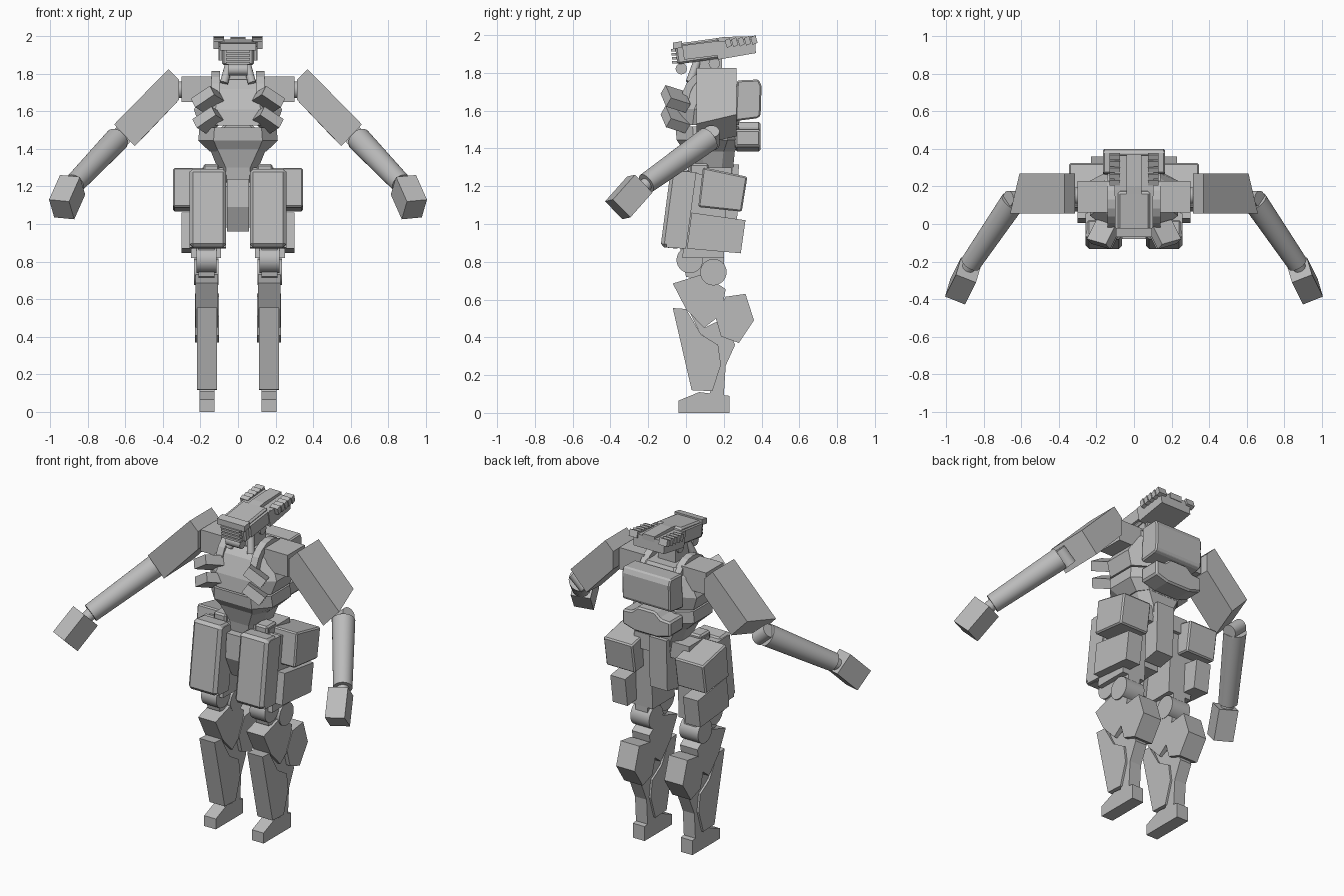
import bpy, bmesh, math
from mathutils import Vector, Matrix

if "Cube" in bpy.data.objects:
    bpy.data.objects.remove(bpy.data.objects["Cube"])

mat = bpy.data.materials.new("light_grey")
mat.diffuse_color = (0.5, 0.5, 0.5, 1)
mat.use_nodes = True
mat.node_tree.nodes["Principled BSDF"].inputs["Base Color"].default_value = mat.diffuse_color


def finish(name, bm, mirror=False, bevel=0, smooth=False):
    bmesh.ops.recalc_face_normals(bm, faces=bm.faces)
    for f in bm.faces:
        f.smooth = smooth and len(f.verts) == 4
    me = bpy.data.meshes.new(name)
    bm.to_mesh(me)
    bm.free()
    me.materials.append(mat)
    ob = bpy.data.objects.new(name, me)
    bpy.context.collection.objects.link(ob)
    if bevel:
        m = ob.modifiers.new("bevel", 'BEVEL')
        m.width, m.segments = bevel, 1
    if mirror:
        ob.modifiers.new("mirror", 'MIRROR').use_mirror_merge = False
    return ob


def skin(bm, rings):
    rs = [[bm.verts.new(p) for p in r] for r in rings]
    n = len(rs[0])
    for a, b in zip(rs, rs[1:]):
        for i in range(n):
            bm.faces.new((a[i], a[(i + 1) % n], b[(i + 1) % n], b[i]))
    bm.faces.new(rs[0])
    bm.faces.new(rs[-1])


def side(name, pts, x0, x1, mirror=True, bevel=0):
    """Side profile (y, z) extruded along x."""
    bm = bmesh.new()
    skin(bm, [[(x, y, z) for y, z in pts] for x in (x0, x1)])
    return finish(name, bm, mirror, bevel)


def front(name, pts, y0, y1, mirror=True, bevel=0):
    """Front profile (x, z) extruded along y."""
    bm = bmesh.new()
    skin(bm, [[(x, y, z) for x, z in pts] for y in (y0, y1)])
    return finish(name, bm, mirror, bevel)


def box(name, x0, x1, y0, y1, z0, z1, mirror=False, bevel=0):
    return side(name, [(y0, z0), (y1, z0), (y1, z1), (y0, z1)], x0, x1, mirror, bevel)


def tilted(name, centre, size, rot, mirror=True, bevel=0):
    bm = bmesh.new()
    bmesh.ops.create_cube(bm, size=1)
    bm.transform(Matrix.Translation(centre) @ rot.to_4x4() @ Matrix.Diagonal((*size, 1)))
    return finish(name, bm, mirror, bevel)


def rod(name, a, b, r0, r1=None, mirror=True, sides=32):
    a, b = Vector(a), Vector(b)
    q = (b - a).to_track_quat('Z', 'Y')
    ang = [2 * math.pi * i / sides for i in range(sides)]
    bm = bmesh.new()
    skin(bm, [[p + q @ Vector((r * math.cos(t), r * math.sin(t), 0)) for t in ang]
              for p, r in ((a, r0), (b, r1 or r0))])
    return finish(name, bm, mirror, smooth=True)


def loft(name, rows):
    """Stacked eight-sided rings: z, half width, front half width, front y, back y."""
    bm = bmesh.new()
    skin(bm, [[(-f, y0, z), (f, y0, z), (w, y0 + .09, z), (w, y1 - .06, z), (f, y1, z),
               (-f, y1, z), (-w, y1 - .06, z), (-w, y0 + .09, z)] for z, w, f, y0, y1 in rows])
    return finish(name, bm)


# feet and lower legs
side("foot", [(-.04, 0), (.23, 0), (.23, .09), (.07, .11), (-.04, .065)], .125, .205)
side("shin_guard", [(-.07, .555), (0, .55), (.08, .415), (.17, .36), (.185, .255),
                    (.14, .115), (.03, .12)], .113, .218)
side("lower_leg", [(.01, .55), (.095, .45), (.2, .5), (.26, .36), (.21, .25), (.2, .09),
                   (.12, .09), (.18, .25), (.165, .36), (.075, .42)], .125, .205)
side("calf_pod", [(.21, .615), (.315, .63), (.36, .49), (.28, .37), (.185, .405),
                  (.155, .51)], .102, .23)
side("knee_block", [(-.07, .685), (.09, .735), (.21, .655), (.185, .52), (.095, .45),
                    (0, .55)], .106, .226)
rod("knee_joint_front", (.115, .02, .81), (.22, .02, .81), .07)
rod("knee_joint_rear", (.104, .145, .745), (.234, .145, .745), .07)
side("knee_link", [(-.03, .87), (.2, .87), (.2, .75), (.13, .7), (0, .72)], .125, .21)

# thighs and hip pods
side("thigh_core", [(.03, 1.27), (.22, 1.25), (.2, .82), (-.02, .82)], .09, .25)
side("thigh_backing", [(-.05, 1.28), (.055, 1.275), (.0, .87), (-.105, .875)], .063, .258)
side("thigh_plate", [(-.08, 1.295), (.03, 1.285), (-.03, .868), (-.135, .878)], .063, .258,
     bevel=.018)
side("hip_pod_upper", [(.09, 1.3), (.325, 1.25), (.295, 1.065), (.065, 1.09)], .145, .345,
     bevel=.008)
side("hip_pod_lower", [(.03, 1.06), (.315, 1.02), (.29, .845), (.005, .87)], .2, .302)

# pelvis
box("hip_bar", -.19, .19, .04, .24, 1.2, 1.3)
side("pelvis_flap", [(-.03, 1.24), (.14, 1.24), (.14, .96), (.02, .96), (-.04, 1.09)],
     -.058, .058, False)
side("rear_hip_block", [(.14, 1.31), (.28, 1.315), (.27, 1.0), (.16, .98)], -.06, .06, False)
box("hip_tab", .1, .185, .02, .12, 1.26, 1.32, True, .01)

# torso
loft("waist", [(1.22, .08, .06, .02, .24), (1.3, .11, .065, .01, .25), (1.4, .15, .11, -.02, .26)])
loft("lower_chest", [(1.385, .15, .105, -.01, .26), (1.445, .212, .13, -.05, .28),
                     (1.515, .205, .125, -.055, .28)])
loft("upper_chest", [(1.525, .205, .11, -.055, .28), (1.61, .235, .12, -.045, .29),
                     (1.72, .17, .105, .0, .28), (1.77, .13, .09, .05, .25)])
arc = [(math.cos(math.pi * i / 10), math.sin(math.pi * i / 10)) for i in range(11)]
side("collar_arch", [(.13 + .155 * c, 1.65 + .165 * s) for c, s in arc]
     + [(.13 - .115 * c, 1.65 + .13 * s) for c, s in arc], .095, .14)

# chest launchers
tilt = (Matrix.Rotation(math.radians(27), 3, 'Y') @ Matrix.Rotation(math.radians(-27), 3, 'X')
        @ Matrix.Rotation(math.radians(15), 3, 'Z'))
for i, (x, z) in enumerate([(.163, 1.662), (.155, 1.553)]):
    tilted("chest_launcher_%d" % i, (x, -.055, z), (.125, .12, .058), tilt)

# backpack
side("backpack_upper", [(.27, 1.76), (.385, 1.765), (.4, 1.73), (.395, 1.575), (.38, 1.56),
                        (.26, 1.545)], -.165, .165, False, .008)
front("backpack_lower", [(-.165, 1.41), (-.08, 1.385), (.08, 1.385), (.165, 1.41), (.165, 1.5),
                         (.1, 1.505), (.06, 1.54), (-.06, 1.54), (-.1, 1.505), (-.165, 1.5)],
      .26, .395, False, .01)

# shoulders and arms
box("shoulder", .13, .3, .06, .23, 1.65, 1.785, True)
rod("shoulder_joint", (.29, .15, 1.715), (.34, .15, 1.715), .045)
arm = [(.37, 1.825), (.66, 1.53), (.55, 1.415), (.315, 1.66), (.315, 1.77)]
bm = bmesh.new()
skin(bm, [[(x, .055, z) for x, z in arm],
          [(x - .05 * (i in (1, 2)), .268, z + .05 * (i in (1, 2))) for i, (x, z) in enumerate(arm)]])
finish("upper_arm", bm, True)
rod("elbow_joint", (.59, .135, 1.42), (.67, .135, 1.49), .042)
rod("forearm", (.645, .12, 1.45), (.87, -.21, 1.215), .066, .055)
rod("wrist", (.86, -.19, 1.225), (.89, -.25, 1.18), .035)
axis = Vector((.06, -.12, -.135)).normalized()
across = (Vector((1, .3, 0)) - axis * axis.dot(Vector((1, .3, 0)))).normalized()
rot = Matrix((across, axis.cross(across), axis)).transposed()
tilted("hand", (.91, -.303, 1.143), (.115, .135, .185), rot)

# neck
box("neck", -.06, .06, .06, .19, 1.74, 1.89)
rod("jaw_roller", (-.05, -.025, 1.822), (.05, -.025, 1.822), .03, mirror=False, sides=16)
rod("neck_roller", (-.07, .15, 1.85), (.07, .15, 1.85), .03, mirror=False, sides=16)
rod("neck_piston", (.075, .02, 1.75), (.045, .06, 1.86), .022, sides=12)

# head
side("head_front", [(-.06, 1.953), (.17, 1.985), (.2, 1.88), (-.045, 1.845)], -.085, .085, False, .01)
side("head_side_plate", [(-.02, 1.945), (.18, 1.97), (.19, 1.895), (-.01, 1.87)], .08, .1)
side("head_brow", [(-.07, 1.96), (-.02, 1.968), (-.02, 1.935), (-.07, 1.925)], -.095, .095, False)
for i in range(4):
    z = 1.85 + i * .021
    box("face_slat_%d" % i, -.065, .065, -.073 - .002 * i, -.03, z, z + .013)
side("head_rear", [(.15, 1.965), (.365, 1.98), (.37, 1.905), (.17, 1.87)], -.105, .105, False)
side("head_crest", [(-.02, 1.955), (.2, 1.99), (.37, 1.995), (.37, 1.96), (0, 1.94)],
     -.04, .04, False)
for i in range(5):  # slanted cooling ribs
    y, z = .205 + i * .034, 1.932 + i * .004
    side("head_rib_%d" % i, [(y, z + .04), (y + .026, z + .052), (y + .038, z + .012), (y + .012, z)],
         .075, .13)
